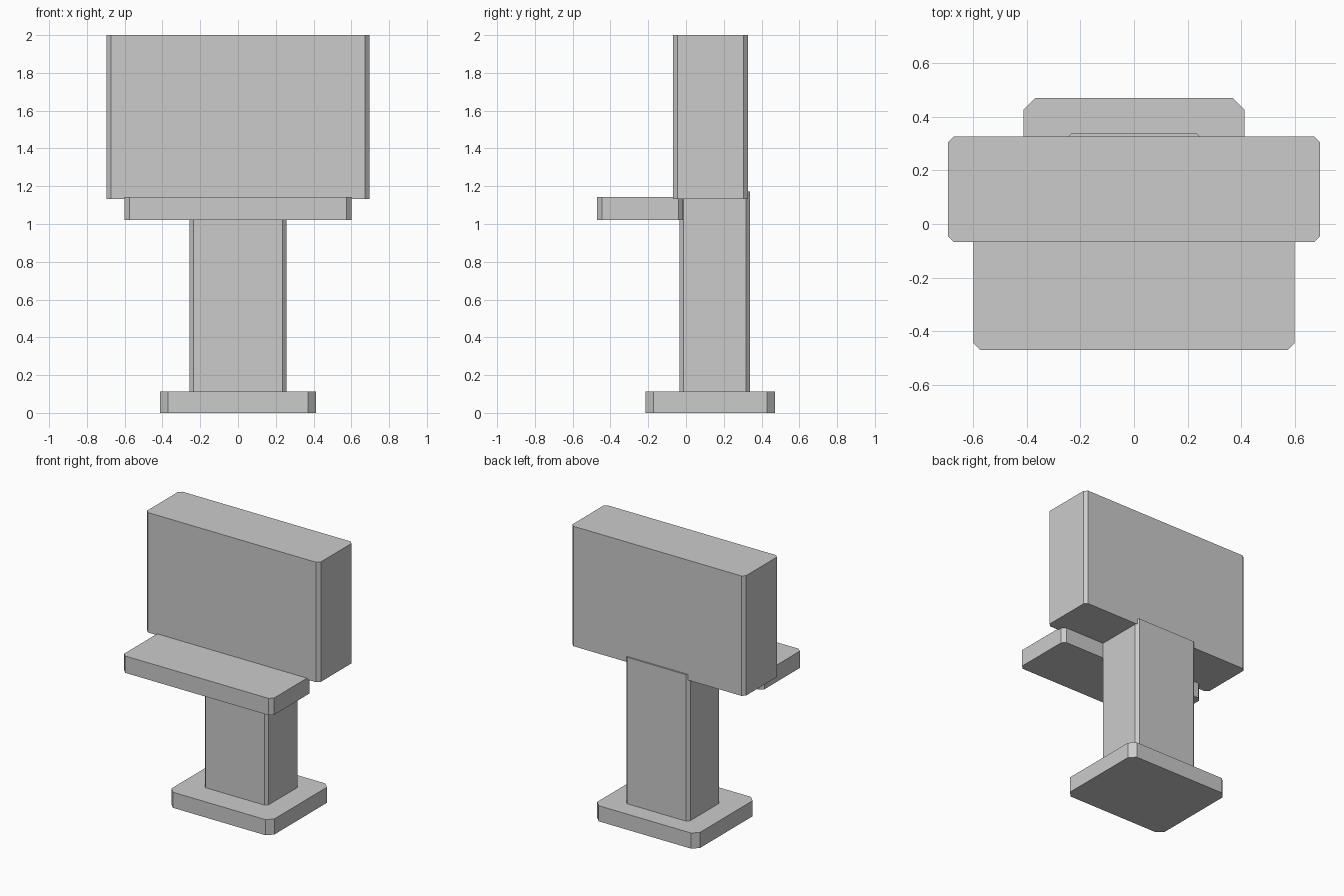
import bpy
import bmesh

cube = bpy.data.objects.get("Cube")
if cube:
    bpy.data.objects.remove(cube, do_unlink=True)

grey = bpy.data.materials.new("plain grey")
grey.use_nodes = True
colour = (0.6, 0.6, 0.6, 1)
grey.diffuse_color = colour
grey.node_tree.nodes["Principled BSDF"].inputs["Base Color"].default_value = colour


def chamfered_block(name, half_width, y0, y1, z0, z1, cut):
    """Extrude a rectangle with clipped corners, centred on x."""
    w = half_width
    outline = [(-w + cut, y0), (w - cut, y0), (w, y0 + cut), (w, y1 - cut),
               (w - cut, y1), (-w + cut, y1), (-w, y1 - cut), (-w, y0 + cut)]
    bm = bmesh.new()
    base = bm.faces.new([bm.verts.new((x, y, z0)) for x, y in outline])
    top = bmesh.ops.extrude_face_region(bm, geom=[base])["geom"]
    bmesh.ops.translate(bm, vec=(0, 0, z1 - z0),
                        verts=[v for v in top if isinstance(v, bmesh.types.BMVert)])
    bmesh.ops.recalc_face_normals(bm, faces=bm.faces)
    mesh = bpy.data.meshes.new(name)
    bm.to_mesh(mesh)
    bm.free()
    mesh.materials.append(grey)
    obj = bpy.data.objects.new(name, mesh)
    bpy.context.collection.objects.link(obj)
    return obj


# Foot plate and upright
chamfered_block("base", 0.412, -0.215, 0.47, 0, 0.113, 0.042)
chamfered_block("column", 0.256, -0.035, 0.338, 0.113, 1.173, 0.021)

# Front shelf and tall upper box
chamfered_block("shelf", 0.6, -0.47, -0.015, 1.02, 1.142, 0.026)
chamfered_block("upper_box", 0.695, -0.068, 0.327, 1.132, 2, 0.022)
